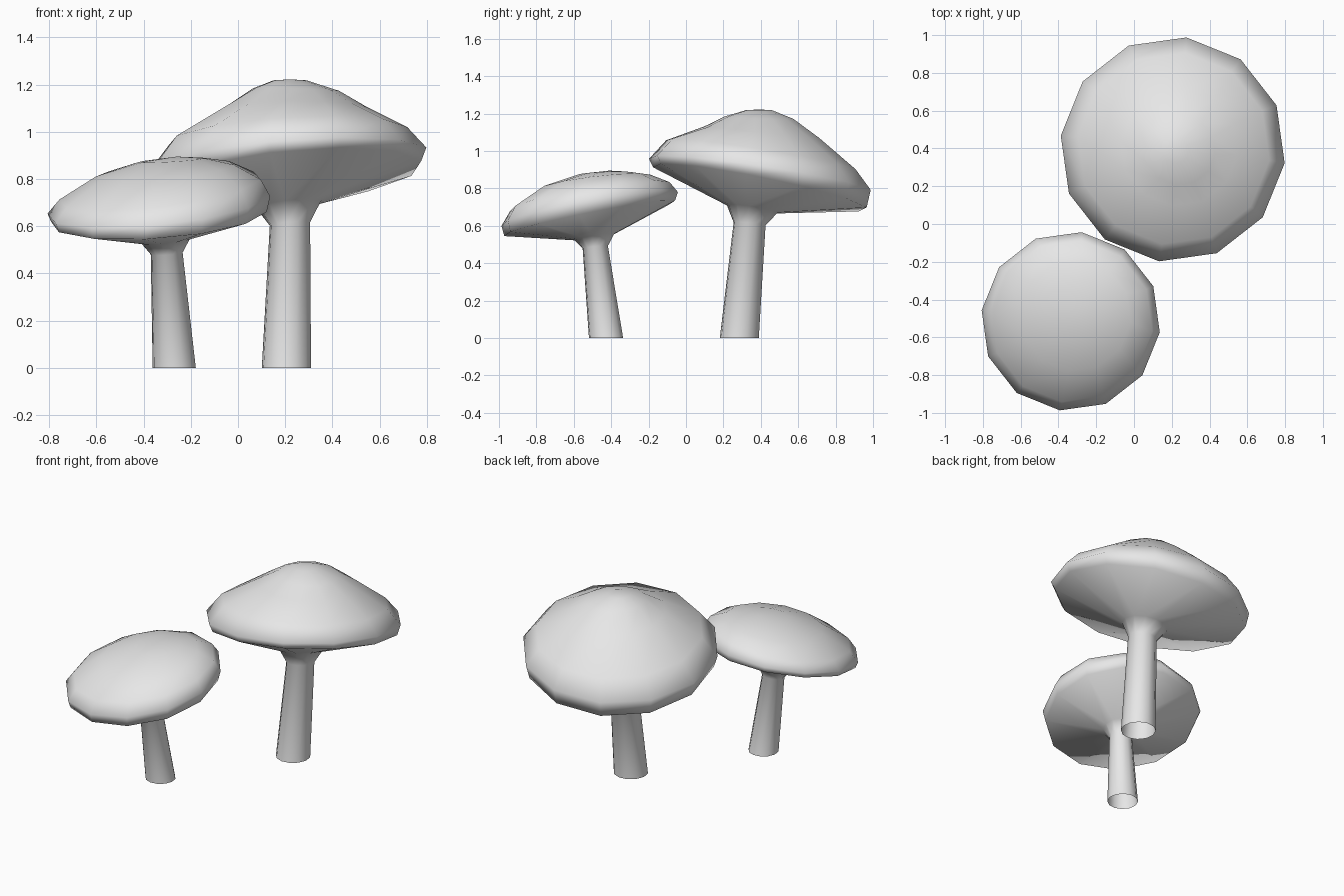
import bpy
import bmesh
from math import cos, sin, radians, tau

SIDES = 12
TURN = radians(23)

cube = bpy.data.objects.get("Cube")
if cube:
    bpy.data.objects.remove(cube, do_unlink=True)

grey = bpy.data.materials.new("plain_grey")
grey.use_nodes = True
colour = (0.8, 0.8, 0.8, 1)
grey.diffuse_color = colour
grey.node_tree.nodes["Principled BSDF"].inputs["Base Color"].default_value = colour


def add_ring(bm, x, y, z, radius, slope_x=0, slope_y=0):
    """One level ring, leaned by its slopes along x and y."""
    ring = []
    for i in range(SIDES):
        angle = TURN + tau * i / SIDES
        dx, dy = radius * cos(angle), radius * sin(angle)
        ring.append(bm.verts.new((x + dx, y + dy, z + dx * slope_x + dy * slope_y)))
    return ring


def mushroom(name, sections, tip):
    """Skin the rings from the open stem foot up to the cap's tip."""
    bm = bmesh.new()
    rings = [add_ring(bm, *section) for section in sections]
    for low, high in zip(rings, rings[1:]):
        for i in range(SIDES):
            j = (i + 1) % SIDES
            bm.faces.new((low[i], low[j], high[j], high[i]))
    top = bm.verts.new(tip)
    last = rings[-1]
    for i in range(SIDES):
        bm.faces.new((last[i], last[(i + 1) % SIDES], top))
    for face in bm.faces:
        face.smooth = True
    mesh = bpy.data.meshes.new(name)
    bm.to_mesh(mesh)
    bm.free()
    mesh.materials.append(grey)
    obj = bpy.data.objects.new(name, mesh)
    bpy.context.collection.objects.link(obj)
    return obj


# Tall mushroom: foot, neck, flare, underside rim, lip, shoulder, dome
mushroom("tall_mushroom", [
    (0.205, 0.285, 0, 0.105),
    (0.22, 0.34, 0.61, 0.086, 0.08, -0.1),
    (0.215, 0.355, 0.69, 0.137, 0.1, -0.15),
    (0.205, 0.395, 0.805, 0.575, 0.1, -0.2),
    (0.205, 0.395, 0.875, 0.597, 0.08, -0.15),
    (0.21, 0.4, 0.98, 0.51, 0.06, -0.16),
    (0.24, 0.405, 1.1, 0.31, 0, -0.1),
    (0.245, 0.39, 1.178, 0.185, -0.03, -0.03),
    (0.22, 0.39, 1.218, 0.07),
], (0.22, 0.39, 1.222))

# Short mushroom, leaning the other way with a flatter dome
mushroom("short_mushroom", [
    (-0.27, -0.4275, 0, 0.092),
    (-0.302, -0.485, 0.485, 0.068, 0.07, 0.1),
    (-0.308, -0.49, 0.54, 0.106, 0.1, 0.15),
    (-0.335, -0.515, 0.64, 0.46, 0.07, 0.2),
    (-0.335, -0.515, 0.69, 0.475, 0.1, 0.18),
    (-0.33, -0.515, 0.755, 0.43, 0.12, 0.17),
    (-0.31, -0.485, 0.835, 0.295, 0.1, 0.12),
    (-0.28, -0.44, 0.88, 0.14, 0.06, 0.05),
], (-0.26, -0.41, 0.895))
